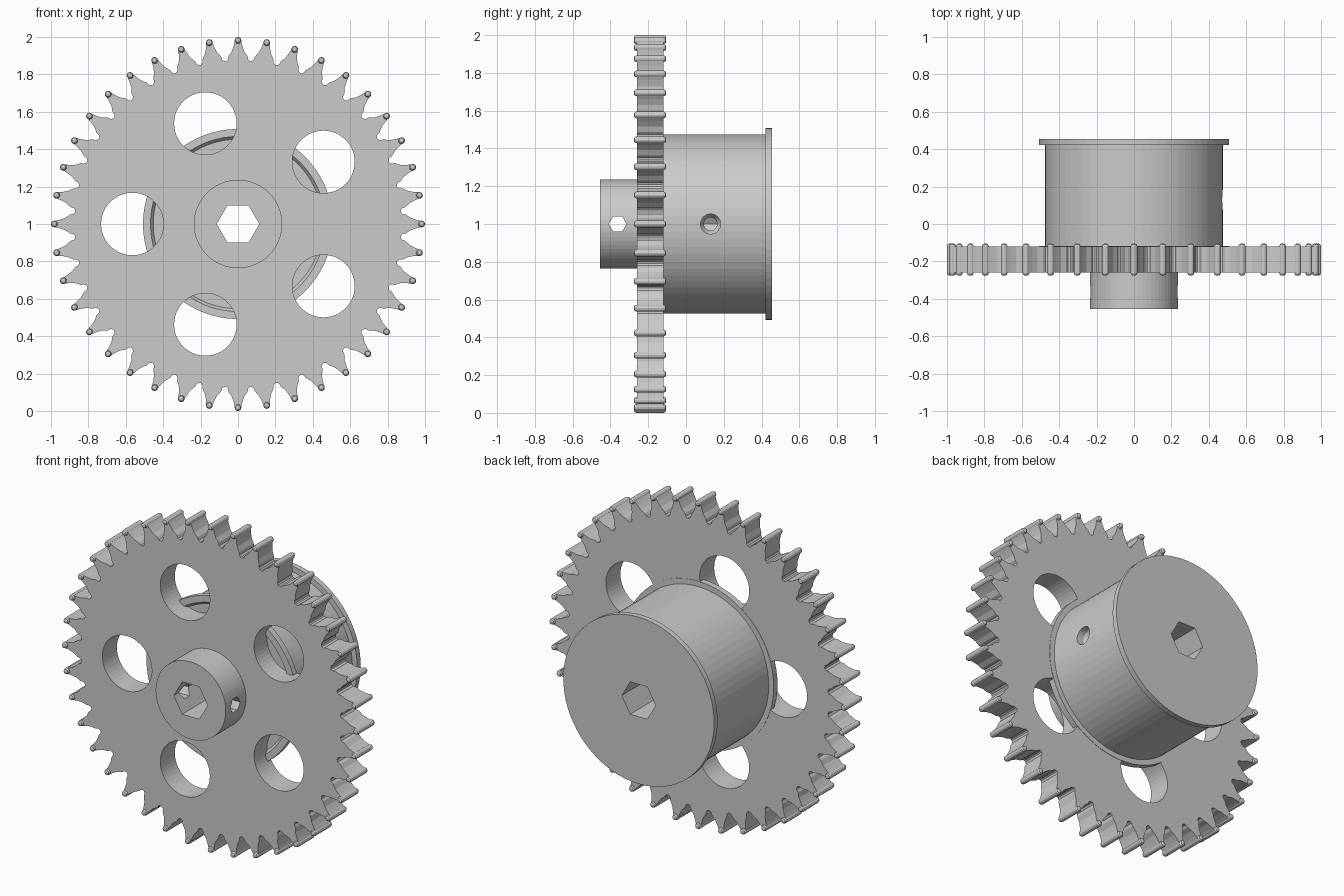
import bpy, bmesh, math
from mathutils import Matrix, Vector

if "Cube" in bpy.data.objects:
    bpy.data.objects.remove(bpy.data.objects["Cube"])

CENTRE = Vector((0, 0, 1))
TO_Y = Matrix.Rotation(-math.pi / 2, 4, 'X')   # local z -> world y
TO_X = Matrix.Rotation(math.pi / 2, 4, 'Y')    # local z -> world x


def make(name, bm, matrix):
    bmesh.ops.transform(bm, matrix=Matrix.Translation(CENTRE) @ matrix, verts=bm.verts)
    bmesh.ops.recalc_face_normals(bm, faces=bm.faces)
    me = bpy.data.meshes.new(name)
    bm.to_mesh(me)
    bm.free()
    ob = bpy.data.objects.new(name, me)
    bpy.context.collection.objects.link(ob)
    return ob


def add_lathe(bm, profile, n, phase=0.0, off=(0, 0)):
    """Closed solid of revolution about local z from (radius, height) pairs."""
    rings = []
    for r, h in profile:
        rings.append([bm.verts.new((off[0] + r * math.cos(phase + math.tau * i / n),
                                    off[1] + r * math.sin(phase + math.tau * i / n), h))
                      for i in range(n)])
    for a, b in zip(rings, rings[1:]):
        for i in range(n):
            j = (i + 1) % n
            bm.faces.new((a[i], a[j], b[j], b[i]))
    bm.faces.new(rings[0])
    bm.faces.new(rings[-1])


def lathe(name, profile, n, matrix=TO_Y, phase=0.0):
    bm = bmesh.new()
    add_lathe(bm, profile, n, phase)
    return make(name, bm, matrix)


def cut(ob, *cutters):
    for c in cutters:
        m = ob.modifiers.new("cut", 'BOOLEAN')
        m.operation, m.solver, m.object = 'DIFFERENCE', 'EXACT', c
        with bpy.context.temp_override(object=ob, active_object=ob):
            bpy.ops.object.modifier_apply(modifier=m.name)


# Toothed plate
TEETH = 40
half = [(0.9, .984), (1.3, .957), (2.0, .925), (3.2, .900), (3.5, .882), (4.2, .874)]
tooth = [(-a, r) for a, r in reversed(half)] + half
bm = bmesh.new()
outline = []
for t in range(TEETH):
    for a, r in tooth:
        ang = math.radians(360 / TEETH * t + a)
        outline.append(bm.verts.new((r * math.cos(ang), r * math.sin(ang), -.26)))
face = bm.faces.new(outline)
ext = bmesh.ops.extrude_face_region(bm, geom=[face])
bmesh.ops.translate(bm, vec=(0, 0, .14),
                    verts=[g for g in ext['geom'] if isinstance(g, bmesh.types.BMVert)])
plate = make("gear_plate", bm, TO_Y)

# Rounded pins along the tooth tips
bm = bmesh.new()
for t in range(TEETH):
    ang = math.tau * t / TEETH
    add_lathe(bm, [(.007, -.276), (.014, -.272), (.018, -.262), (.018, -.118),
                   (.014, -.109), (.007, -.105)], 12,
              off=(.982 * math.cos(ang), .982 * math.sin(ang)))
make("tooth_tip_pins", bm, TO_Y)

# Front hub
hub = lathe("front_hub", [(.236, -.455), (.236, -.255)], 64)

# Drum with a flange at each end; the front one is sunk into the plate
drum = lathe("drum", [(.453, -.135), (.468, -.155), (.508, -.155), (.508, -.118),
                      (.475, -.118), (.475, .422), (.508, .422), (.508, .455)], 72)

# Cutters: hex bore, lightening holes, cross holes
bore = lathe("bore_cutter", [(.114, -.6), (.114, .6)], 6)
bm = bmesh.new()
for k in range(5):
    ang = math.radians(180 + 72 * k)
    add_lathe(bm, [(.167, -.4), (.167, 0)], 48,
              off=(.565 * math.cos(ang), .565 * math.sin(ang)))
holes = make("hole_cutter", bm, TO_Y)
cross = lathe("cross_cutter", [(.047, -.4), (.047, .4)], 6,
              Matrix.Translation((0, -.362, 0)) @ TO_X, math.pi / 2)
screw = lathe("screw_cutter", [(.035, 0), (.035, .40), (.053, .43), (.053, .6)], 32,
              Matrix.Translation((0, .13, 0)) @ TO_X)

# The plate is an open ring where the sunk drum flange shows through its holes
cut(plate, holes, bore)
cut(hub, bore, cross)
cut(drum, bore, screw)
for c in (bore, holes, cross, screw):
    bpy.data.objects.remove(c)
